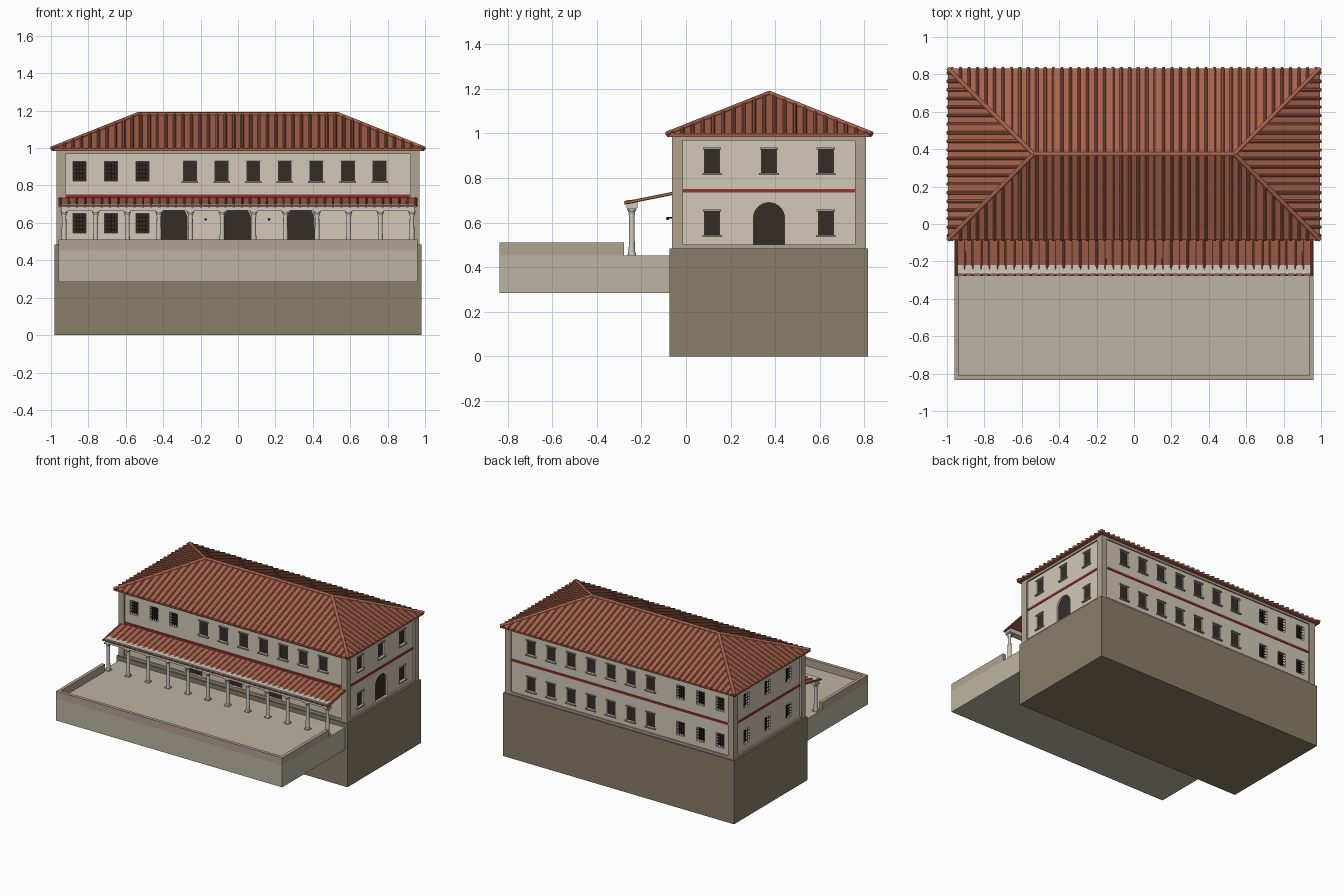
import bpy, bmesh, math
from mathutils import Vector, Matrix

if "Cube" in bpy.data.objects:
    bpy.data.objects.remove(bpy.data.objects["Cube"])


def material(name, r, g, b):
    m = bpy.data.materials.new(name)
    m.diffuse_color = (r, g, b, 1)
    m.use_nodes = True
    m.node_tree.nodes["Principled BSDF"].inputs["Base Color"].default_value = m.diffuse_color
    return m


PLASTER = material("plaster", .64, .58, .48)
TRIM = material("trim_stone", .44, .37, .28)
ROCK = material("podium_stone", .25, .21, .14)
PAVING = material("paving", .50, .46, .36)
TILE = material("roof_tile", .40, .125, .075)
RED = material("red_band", .32, .03, .03)
DARK = material("dark_opening", .035, .027, .022)
IRON = material("iron", .012, .011, .01)
MARBLE = material("column_stone", .62, .59, .53)
SILL = material("sill_stone", .36, .33, .27)


def finish(name, bm, mat=None, smooth=False):
    bmesh.ops.recalc_face_normals(bm, faces=bm.faces[:])
    me = bpy.data.meshes.new(name)
    bm.to_mesh(me)
    bm.free()
    ob = bpy.data.objects.new(name, me)
    bpy.context.collection.objects.link(ob)
    if mat:
        me.materials.append(mat)
    if smooth:
        bpy.ops.object.select_all(action='DESELECT')
        ob.select_set(True)
        bpy.context.view_layer.objects.active = ob
        bpy.ops.object.shade_smooth_by_angle(angle=math.radians(40))
    return ob


def box(bm, x0, x1, y0, y1, z0, z1):
    m = Matrix.Translation(((x0 + x1) / 2, (y0 + y1) / 2, (z0 + z1) / 2))
    s = Matrix.Diagonal((abs(x1 - x0), abs(y1 - y0), abs(z1 - z0), 1))
    bmesh.ops.create_cube(bm, size=1, matrix=m @ s)


def rod(bm, a, b, r1, r2=None, n=8):
    a, b = Vector(a), Vector(b)
    d = b - a
    m = Matrix.Translation((a + b) / 2) @ d.to_track_quat('Z', 'Y').to_matrix().to_4x4()
    bmesh.ops.create_cone(bm, cap_ends=True, segments=n, radius1=r1,
                          radius2=r1 if r2 is None else r2, depth=d.length, matrix=m)


# Podium and terrace
bm = bmesh.new()
box(bm, -.98, .98, -.073, .817, 0, .485)
finish("podium", bm, ROCK)
bm = bmesh.new()
box(bm, -.96, .96, -.835, -.07, .285, .453)
finish("terrace", bm, PAVING)
bm = bmesh.new()
for s in (-1, 1):
    box(bm, s * .96, s * .935, -.81, -.277, .453, .51)
box(bm, -.96, .96, -.835, -.81, .453, .51)
finish("terrace_parapet", bm, TRIM)

# Wall-relative helpers: u runs along a wall, d points outward
X, Y0, Y1, YC = .955, -.05, .795, .372


def place(side, u, d, z):
    return {"front": (u, Y0 - d, z), "back": (u, Y1 + d, z),
            "right": (X + d, u, z), "left": (-X - d, u, z)}[side]


def prism(bm, side, pts, d0, d1):
    lo = [bm.verts.new(place(side, u, d0, z)) for u, z in pts]
    hi = [bm.verts.new(place(side, u, d1, z)) for u, z in pts]
    bm.faces.new(lo)
    bm.faces.new(hi[::-1])
    n = len(pts)
    for i in range(n):
        j = (i + 1) % n
        bm.faces.new((lo[j], lo[i], hi[i], hi[j]))


def rect(u, z0, z1, hw):
    return [(u - hw, z0), (u + hw, z0), (u + hw, z1), (u - hw, z1)]


def arch(u, z0, spring, r, n=14):
    return [(u - r, z0), (u + r, z0)] + [
        (u + r * math.cos(math.pi * i / n), spring + r * math.sin(math.pi * i / n))
        for i in range(n + 1)]


# Opening layout: (side, u, floor z, barred)
LOW, HIGH, WH = .545, .823, .106
barred_x = [-.847, -.679, -.511]
plain_x = [-.257 + .169 * i for i in range(7)]
side_y = [YC - .255, YC, YC + .255]
windows = [("front", x, z, True) for x in barred_x for z in (LOW, HIGH)]
windows += [("back", x, z, True) for x in barred_x for z in (LOW, HIGH)]
windows += [("front", x, HIGH, False) for x in plain_x]
windows += [("back", x, z, False) for x in plain_x for z in (LOW, HIGH)]
windows += [("left", y, z, True) for y in side_y for z in (LOW, HIGH)]
windows += [("right", y, z, False) for y in side_y for z in (LOW, HIGH)
            if not (y == YC and z == LOW)]
doors = [("front", -.342), ("front", -.003), ("front", .336), ("right", YC)]

cut, panes, bars, sills = (bmesh.new() for _ in range(4))
for side, u, z, barred in windows:
    depth = .03 if barred else .012
    r = rect(u, z, z + WH, .034)
    prism(cut, side, r, -depth, .02)
    prism(panes, side, r, -depth - .004, -depth + .001)
    if barred:
        for k in (-.017, 0, .017):
            prism(bars, side, rect(u + k, z, z + WH, .0016), -.010, -.007)
        for k in range(1, 5):
            zz = z + WH * k / 5
            prism(bars, side, rect(u, zz - .0016, zz + .0016, .034), -.010, -.007)
    else:
        prism(sills, side, rect(u, z - .009, z, .044), -.004, .012)
        prism(sills, side, rect(u, z + WH, z + WH + .008, .041), -.004, .008)
for side, u in doors:
    a = arch(u, .503, .62, .07)
    prism(cut, side, a, -.015, .02)
    prism(panes, side, a, -.019, -.014)

# Walls with openings cut
bm = bmesh.new()
box(bm, -X, X, Y0, Y1, .48, .985)
walls = finish("walls", bm, PLASTER)
cutter = finish("opening_cutter", cut)
cutter.hide_render = True
mod = walls.modifiers.new("openings", 'BOOLEAN')
mod.operation, mod.solver, mod.object = 'DIFFERENCE', 'EXACT', cutter
bpy.context.view_layer.objects.active = walls
bpy.ops.object.modifier_apply(modifier=mod.name)
bpy.data.objects.remove(cutter)
finish("opening_panes", panes, DARK)
finish("window_bars", bars, IRON)
finish("window_sills_and_lintels", sills, SILL)

# Corner pilasters, plinth and cornice
bm = bmesh.new()
for x in (-1, 1):
    for y0, y1 in ((-.063, -.013), (.757, .807)):
        box(bm, x * .97, x * .922, y0, y1, .48, .987)
for z0, z1 in ((.482, .502), (.968, .987)):
    box(bm, -.968, .968, -.061, .805, z0, z1) if z1 < .6 else None
    if z1 > .6:
        box(bm, -.966, .966, -.060, .804, z0, z1)
finish("corner_pilasters_and_mouldings", bm, TRIM)
bm = bmesh.new()
box(bm, -.96, .96, -.056, .80, .736, .752)
finish("red_string_course", bm, RED)

# Hipped main roof
E, YA, YB, YR, XR = .995, -.085, .832, .3735, .537
ZE, ZR = .998, 1.18
bm = bmesh.new()
base = [(-E, YA), (E, YA), (E, YB), (-E, YB)]
v0 = [bm.verts.new((x, y, .985)) for x, y in base]
v = [bm.verts.new((x, y, ZE)) for x, y in base]
p, q = bm.verts.new((-XR, YR, ZR)), bm.verts.new((XR, YR, ZR))
bm.faces.new(v0)
for i in range(4):
    bm.faces.new((v0[i], v0[(i + 1) % 4], v[(i + 1) % 4], v[i]))
for f in ((v[0], v[1], q, p), (v[1], v[2], q), (v[2], v[3], p, q), (v[3], v[0], p)):
    bm.faces.new(f)
finish("main_roof", bm, TILE)

# Tile ribs and ridge caps
bm = bmesh.new()
R, H = .0085, YR - YA
n = 44
for i in range(n):
    x = -E + (i + .5) * 2 * E / n
    t = min(1, (E - abs(x)) / (E - XR))
    for y in (YA - .004, YB + .004):
        rod(bm, (x, y, ZE), (x, y + (YR - y) * t, ZE + (ZR - ZE) * t), R)
n = 20
for i in range(n):
    y = YA + (i + .5) * (YB - YA) / n
    t = 1 - abs(y - YR) / H
    for s in (-1, 1):
        rod(bm, (s * (E + .004), y, ZE), (s * (E - (E - XR) * t), y, ZE + (ZR - ZE) * t), R)
finish("main_roof_tile_ribs", bm, TILE, True)
bm = bmesh.new()
rod(bm, (-XR, YR, ZR), (XR, YR, ZR), .0115, n=10)
for s in (-1, 1):
    for y in (YA, YB):
        rod(bm, (s * E, y, ZE), (s * XR, YR, ZR), .0115, n=10)
finish("ridge_and_hip_caps", bm, TILE, True)

# Portico roof with ribs
bm = bmesh.new()
prof = [(-.275, .684), (-.275, .690), (-.045, .736), (-.045, .730)]
ends = [[bm.verts.new((x, y, z)) for y, z in prof] for x in (-.96, .96)]
bm.faces.new(ends[0])
bm.faces.new(ends[1])
for i in range(4):
    j = (i + 1) % 4
    bm.faces.new((ends[0][i], ends[0][j], ends[1][j], ends[1][i]))
finish("portico_roof", bm, TILE)
bm = bmesh.new()
n = 44
for i in range(n):
    x = -.95 + 1.9 * i / (n - 1)
    rod(bm, (x, -.277, .688), (x, -.045, .734), .007)
finish("portico_tile_ribs", bm, TILE, True)

# Architrave and colonnade
bm = bmesh.new()
box(bm, -.943, .943, -.267, -.217, .665, .701)
finish("architrave", bm, MARBLE)
bm = bmesh.new()
for i in range(12):
    x, y = -.93 + 1.86 * i / 11, -.243
    box(bm, x - .019, x + .019, y - .019, y + .019, .45, .460)
    for z0, z1, a, b in ((.460, .468, .018, .016), (.468, .635, .014, .0115),
                         (.635, .641, .014, .014), (.641, .657, .0115, .019)):
        rod(bm, (x, y, z0), (x, y, z1), a, b, 16)
    box(bm, x - .021, x + .021, y - .021, y + .021, .657, .666)
finish("columns", bm, MARBLE, True)

# Wall lamps between the doors
bm = bmesh.new()
for x in (-.173, .166):
    rod(bm, (x, -.048, .622), (x, -.085, .622), .0025)
    rod(bm, (x, -.082, .612), (x, -.082, .624), .004, .008)
finish("wall_lamps", bm, IRON)
